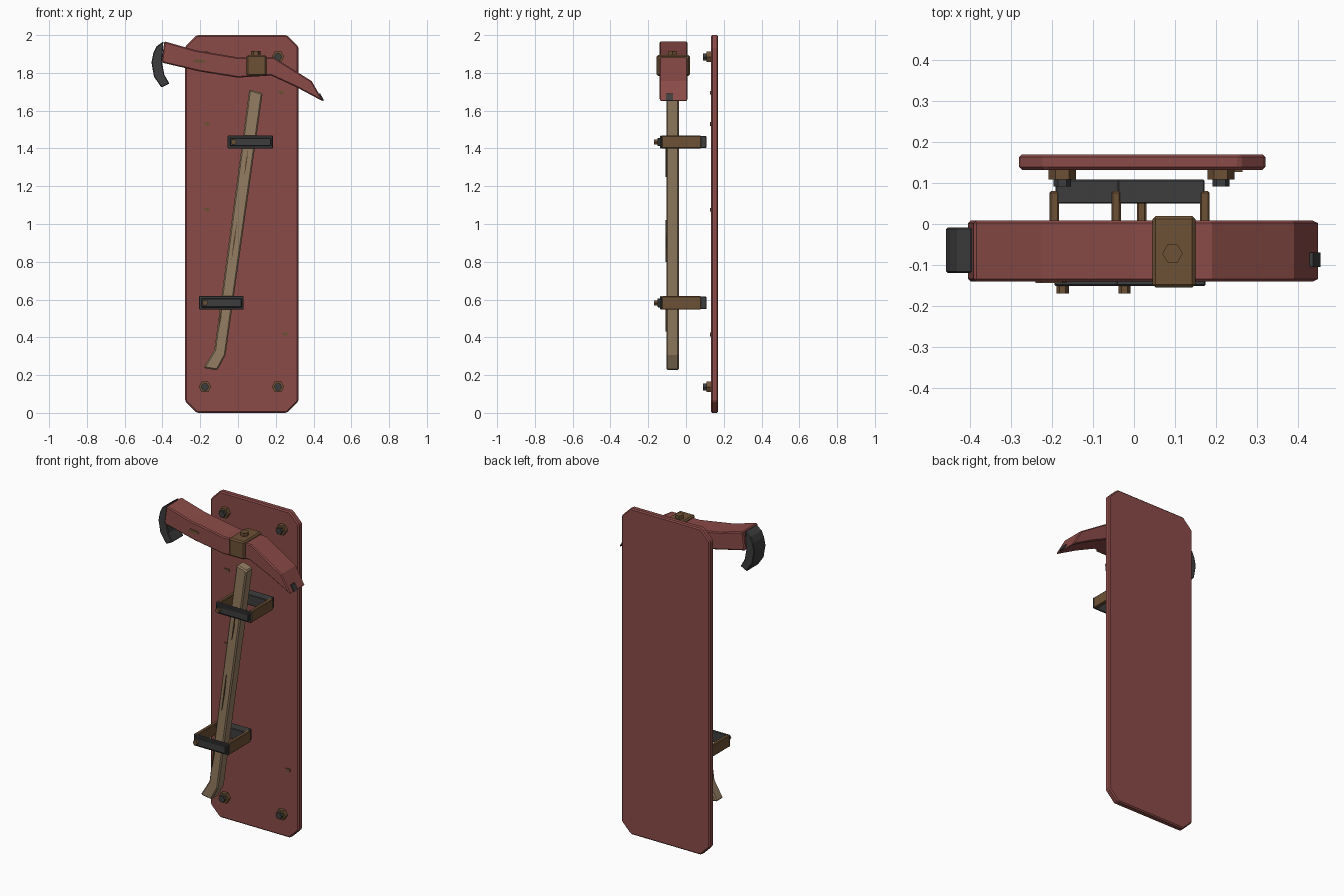
import bpy, bmesh, math
from mathutils import Matrix

cube = bpy.data.objects.get("Cube")
if cube:
    bpy.data.objects.remove(cube, do_unlink=True)


def material(name, rgb):
    m = bpy.data.materials.new(name)
    m.use_nodes = True
    m.diffuse_color = (*rgb, 1)
    bsdf = next(n for n in m.node_tree.nodes if n.type == 'BSDF_PRINCIPLED')
    bsdf.inputs["Base Color"].default_value = (*rgb, 1)
    return m


RED = material("faded red paint", (0.255, 0.07, 0.064))
TAN = material("tan wood", (0.3, 0.208, 0.122))
BROWN = material("brown rust", (0.155, 0.083, 0.036))
DARK = material("dark iron", (0.047, 0.047, 0.048))
GRAIN = material("dark wood grain", (0.1, 0.06, 0.028))


def finish(name, bm, mat, bevel=0):
    bmesh.ops.recalc_face_normals(bm, faces=bm.faces)
    mesh = bpy.data.meshes.new(name)
    bm.to_mesh(mesh)
    bm.free()
    mesh.materials.append(mat)
    ob = bpy.data.objects.new(name, mesh)
    bpy.context.collection.objects.link(ob)
    if bevel:
        mod = ob.modifiers.new("edge chamfer", 'BEVEL')
        mod.width = bevel
        mod.segments = 1
        mod.limit_method = 'ANGLE'
        mod.angle_limit = math.radians(40)
    return ob


def prism(name, outline, y0, y1, mat, bevel=0):
    """Extrude an x-z outline from y0 to y1."""
    bm = bmesh.new()
    face = bm.faces.new([bm.verts.new((x, y0, z)) for x, z in outline])
    ext = bmesh.ops.extrude_face_region(bm, geom=[face])["geom"]
    bmesh.ops.translate(bm, vec=(0, y1 - y0, 0),
                        verts=[v for v in ext if isinstance(v, bmesh.types.BMVert)])
    return finish(name, bm, mat, bevel)


def box(name, x0, x1, y0, y1, z0, z1, mat, bevel=0):
    return prism(name, [(x0, z0), (x1, z0), (x1, z1), (x0, z1)], y0, y1, mat, bevel)


def hex_bolt(name, centre, radius, depth, mat, upright=False):
    bm = bmesh.new()
    turn = Matrix() if upright else Matrix.Rotation(math.pi / 2, 4, 'X')
    bmesh.ops.create_cone(bm, cap_ends=True, segments=6, radius1=radius, radius2=radius,
                          depth=depth, matrix=Matrix.Translation(centre) @ turn @ Matrix.Rotation(math.pi / 6, 4, 'Z'))
    return finish(name, bm, mat)


# Backing board with clipped corners
L, R, C = -0.28, 0.32, 0.062
prism("board", [(L + C, 0), (R - C, 0), (R, C), (R, 2 - C),
                (R - C, 2), (L + C, 2), (L, 2 - C), (L, C)], 0.132, 0.17, RED, 0.007)

# Corner bolts on the board
for x in (-0.175, 0.212):
    for z in (0.138, 1.885):
        hex_bolt("board_bolt_base", (x, 0.121, z), 0.033, 0.024, BROWN)
        hex_bolt("board_bolt_head", (x, 0.101, z), 0.021, 0.02, DARK)

# Paint chips on the board
for x, z in ((-0.167, 1.53), (0.225, 1.695), (-0.167, 1.075), (0.247, 0.415)):
    prism("board_chip", [(x - 0.018, z + 0.008), (x, z - 0.01), (x + 0.015, z - 0.006),
                         (x + 0.018, z + 0.01)], 0.127, 0.133, BROWN)

# Hammer head, curving down to a pointed end
prism("head", [(-0.39, 1.967), (-0.225, 1.92), (0, 1.882), (0.19, 1.882), (0.39, 1.757),
               (0.452, 1.648), (0.31, 1.724), (0.175, 1.786), (0, 1.775),
               (-0.2, 1.807), (-0.405, 1.855)], -0.14, 0.008, RED, 0.006)
prism("head_chip", [(-0.24, 1.86), (-0.225, 1.873), (-0.175, 1.868), (-0.165, 1.855),
                    (-0.21, 1.852)], -0.144, -0.138, BROWN)
prism("tip_chip", [(0.428, 1.69), (0.436, 1.69), (0.455, 1.655), (0.447, 1.655)],
      -0.105, -0.07, DARK)

# Curled claw on the other end of the head
prism("claw", [(-0.395, 1.967), (-0.432, 1.94), (-0.448, 1.905), (-0.458, 1.855), (-0.445, 1.78),
               (-0.405, 1.722), (-0.363, 1.743), (-0.39, 1.79), (-0.402, 1.855)],
      -0.12, -0.008, DARK, 0.004)

# Collar around the head with its top bolt
box("collar", 0.045, 0.15, -0.155, 0.02, 1.784, 1.894, BROWN, 0.008)
hex_bolt("collar_bolt", (0.094, -0.072, 1.902), 0.025, 0.026, BROWN, upright=True)

# Handle with a bent foot
prism("handle", [(0.06, 1.713), (0.13, 1.692), (-0.066, 0.307), (-0.109, 0.226),
                 (-0.183, 0.238), (-0.125, 0.334)], -0.104, -0.038, TAN, 0.007)

# Cracks in the handle, following its slope
for z0, z1, off in ((0.43, 0.58, -0.022), (0.8, 1.02, -0.006), (1.25, 1.4, 0.0)):
    a, b = [0.095 + (z - 1.7) * 0.138 + off for z in (z0, z1)]
    m = (a + b) / 2
    prism("handle_crack", [(a, z0), (m + 0.004, (z0 + z1) / 2), (b, z1),
                           (m - 0.004, (z0 + z1) / 2)], -0.109, -0.103, GRAIN)

# Two brackets holding the handle
for label, x0, x1, z0, z1 in (("upper", -0.055, 0.184, 1.4, 1.468),
                              ("lower", -0.206, 0.03, 0.547, 0.618)):
    for ax in (x0, x1 - 0.023):
        box(label + "_bracket_arm", ax, ax + 0.023, -0.129, 0.08, z0, z1, BROWN, 0.004)
    box(label + "_bracket_back", x0 + 0.015, x1 - 0.012, 0.05, 0.108, z0 + 0.002, z1 - 0.002, DARK, 0.003)
    box(label + "_bracket_front", x0, x1, -0.137, -0.127, z0, z1, DARK, 0.003)
    box(label + "_bracket_plate", x0 + 0.012, x1 - 0.01, -0.151, -0.13, z0 + 0.012, z1 - 0.012, DARK, 0.003)
    hex_bolt(label + "_bracket_bolt", (x0 + 0.032, -0.158, (z0 + z1) / 2), 0.015, 0.022, BROWN)
